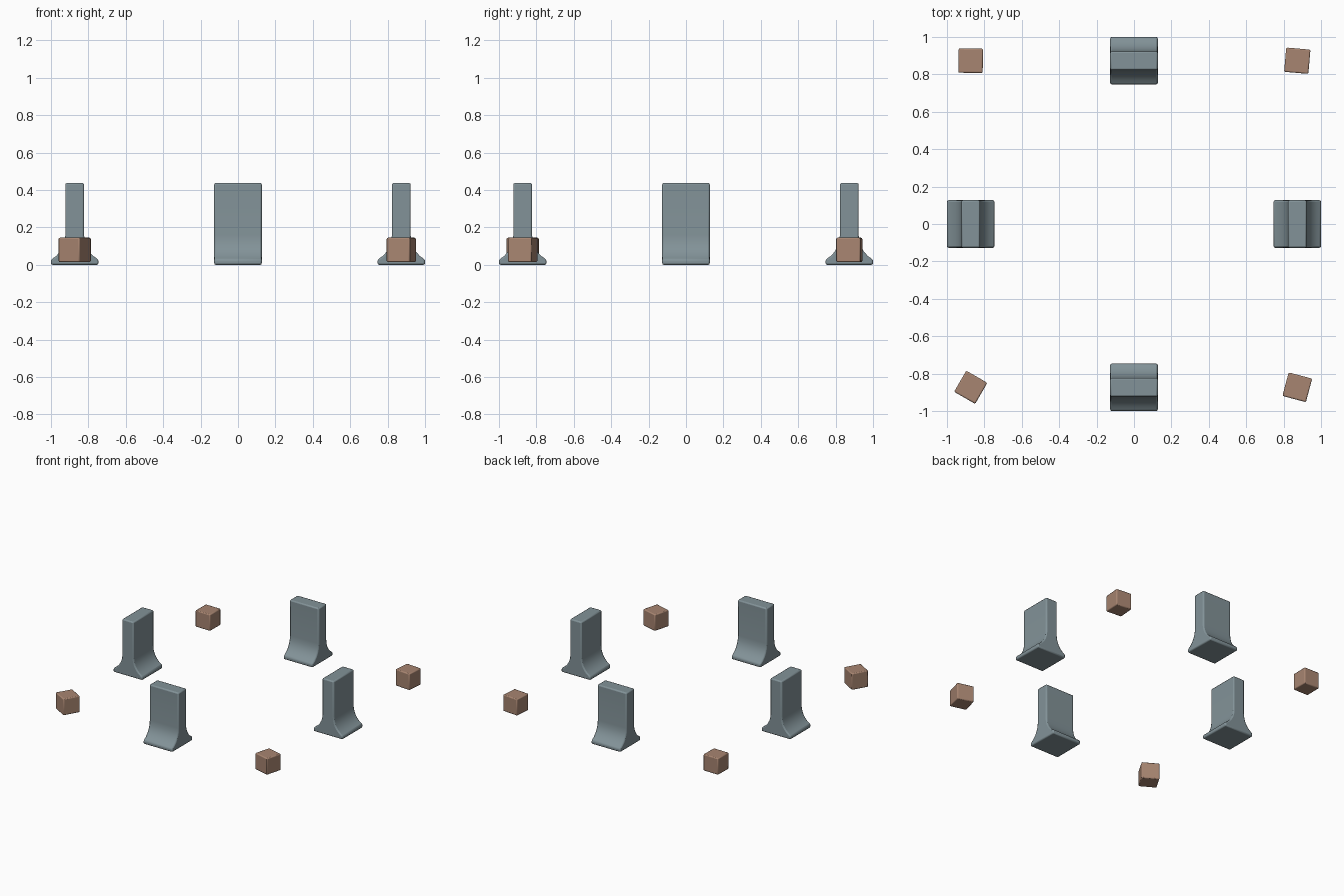
import bpy, bmesh, math
from mathutils import Matrix

if "Cube" in bpy.data.objects:
    bpy.data.objects.remove(bpy.data.objects["Cube"])


def material(name, rgb):
    m = bpy.data.materials.new(name)
    m.diffuse_color = (*rgb, 1)
    m.use_nodes = True
    m.node_tree.nodes["Principled BSDF"].inputs["Base Color"].default_value = m.diffuse_color
    return m


grey = material("blue grey concrete", (0.225, 0.29, 0.315))
brown = material("brown crate", (0.39, 0.235, 0.165))


def finish(bm, name, mat, loc, turn, bevel):
    bmesh.ops.recalc_face_normals(bm, faces=bm.faces)
    me = bpy.data.meshes.new(name)
    bm.to_mesh(me)
    bm.free()
    me.materials.append(mat)
    ob = bpy.data.objects.new(name, me)
    bpy.context.collection.objects.link(ob)
    ob.location = loc
    ob.rotation_euler.z = math.radians(turn)
    # softly rounded edges
    mod = ob.modifiers.new("rounded edges", "BEVEL")
    mod.width = bevel
    mod.segments = 2
    mod.limit_method = "ANGLE"
    mod.angle_limit = math.radians(32)
    bpy.ops.object.select_all(action="DESELECT")
    ob.select_set(True)
    bpy.context.view_layer.objects.active = ob
    bpy.ops.object.shade_smooth_by_angle(angle=math.radians(35))


# Barrier: flared half profile (half width, height), mirrored and extruded
HALF = [(0.127, 0), (0.127, 0.028), (0.101, 0.046), (0.08, 0.068),
        (0.064, 0.095), (0.054, 0.125), (0.05, 0.16), (0.05, 0.438)]


def barrier(name, loc, turn):
    bm = bmesh.new()
    outline = HALF + [(-x, z) for x, z in reversed(HALF)]
    face = bm.faces.new([bm.verts.new((x, -0.127, z)) for x, z in outline])
    new = bmesh.ops.extrude_face_region(bm, geom=[face])["geom"]
    bmesh.ops.translate(bm, vec=(0, 0.254, 0),
                        verts=[v for v in new if isinstance(v, bmesh.types.BMVert)])
    finish(bm, name, grey, loc, turn, 0.009)


# Crate: small rounded cube hovering just off the ground
def crate(name, loc, turn):
    bm = bmesh.new()
    bmesh.ops.create_cube(bm, size=0.13)
    finish(bm, name, brown, loc, turn, 0.007)


R = 0.873
for name, x, y, turn in [("left", -R, 0, 0), ("right", R, 0, 0),
                         ("front", 0, -R, 90), ("back", 0, R, 90)]:
    barrier(name + "_barrier", (x, y, 0), turn)

for name, x, y, turn in [("back_left", -R, R, -1), ("back_right", R, R, -5),
                         ("front_right", R, -R, -15), ("front_left", -R, -R, -30)]:
    crate(name + "_crate", (x, y, 0.08), turn)
